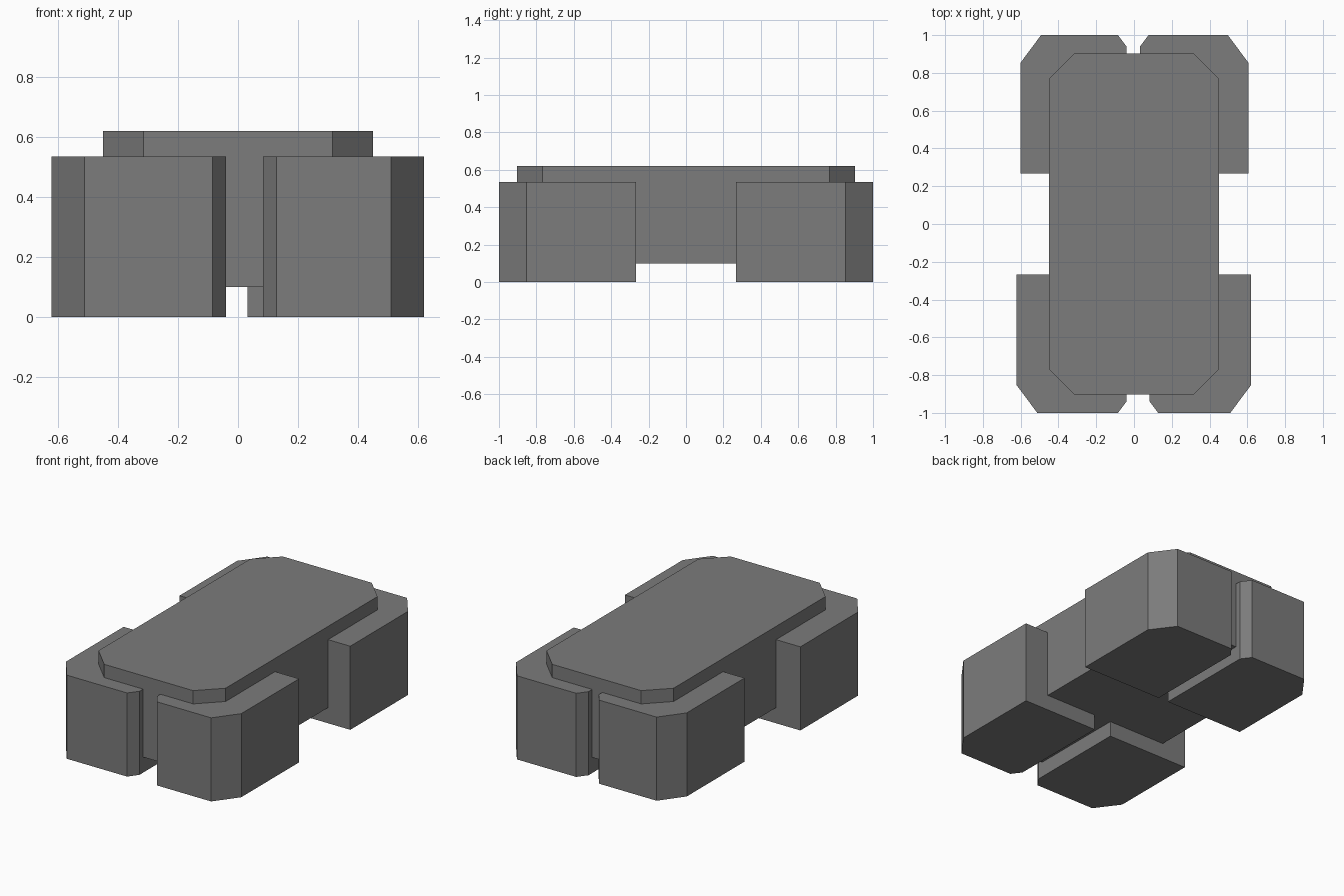
import bpy, bmesh

if "Cube" in bpy.data.objects:
    bpy.data.objects.remove(bpy.data.objects["Cube"])

grey = bpy.data.materials.new("dark grey")
grey.diffuse_color = (0.2, 0.2, 0.2, 1)
grey.use_nodes = True
grey.node_tree.nodes["Principled BSDF"].inputs["Base Color"].default_value = grey.diffuse_color


def prism(name, outline, z0, z1):
    """Extrude a flat outline from z0 up to z1."""
    bm = bmesh.new()
    base = bm.faces.new([bm.verts.new((x, y, z0)) for x, y in outline])
    top = bmesh.ops.extrude_face_region(bm, geom=[base], use_keep_orig=True)["geom"]
    for v in top:
        if isinstance(v, bmesh.types.BMVert):
            v.co.z = z1
    bmesh.ops.recalc_face_normals(bm, faces=bm.faces)
    mesh = bpy.data.meshes.new(name)
    bm.to_mesh(mesh)
    bm.free()
    mesh.materials.append(grey)
    obj = bpy.data.objects.new(name, mesh)
    bpy.context.collection.objects.link(obj)


# Central body with chamfered corners
hx, hy, c = 0.45, 0.903, 0.135
prism("body", [(-hx, -hy + c), (-hx + c, -hy), (hx - c, -hy), (hx, -hy + c),
               (hx, hy - c), (hx - c, hy), (-hx + c, hy), (-hx, hy - c)], 0.10, 0.62)

# Four corner blocks: signed inner and outer x, side along y
blocks = {
    "front_left_block": (-0.04, -0.622, -1),
    "front_right_block": (0.083, 0.62, -1),
    "back_left_block": (-0.04, -0.602, 1),
    "back_right_block": (0.032, 0.607, 1),
}
for name, (inner, outer, sy) in blocks.items():
    sx = 1 if outer > 0 else -1
    prism(name, [(inner, 0.268 * sy), (outer, 0.268 * sy), (outer, 0.852 * sy),
                 (outer - 0.11 * sx, sy), (inner + 0.045 * sx, sy),
                 (inner, 0.94 * sy)], 0, 0.535)
